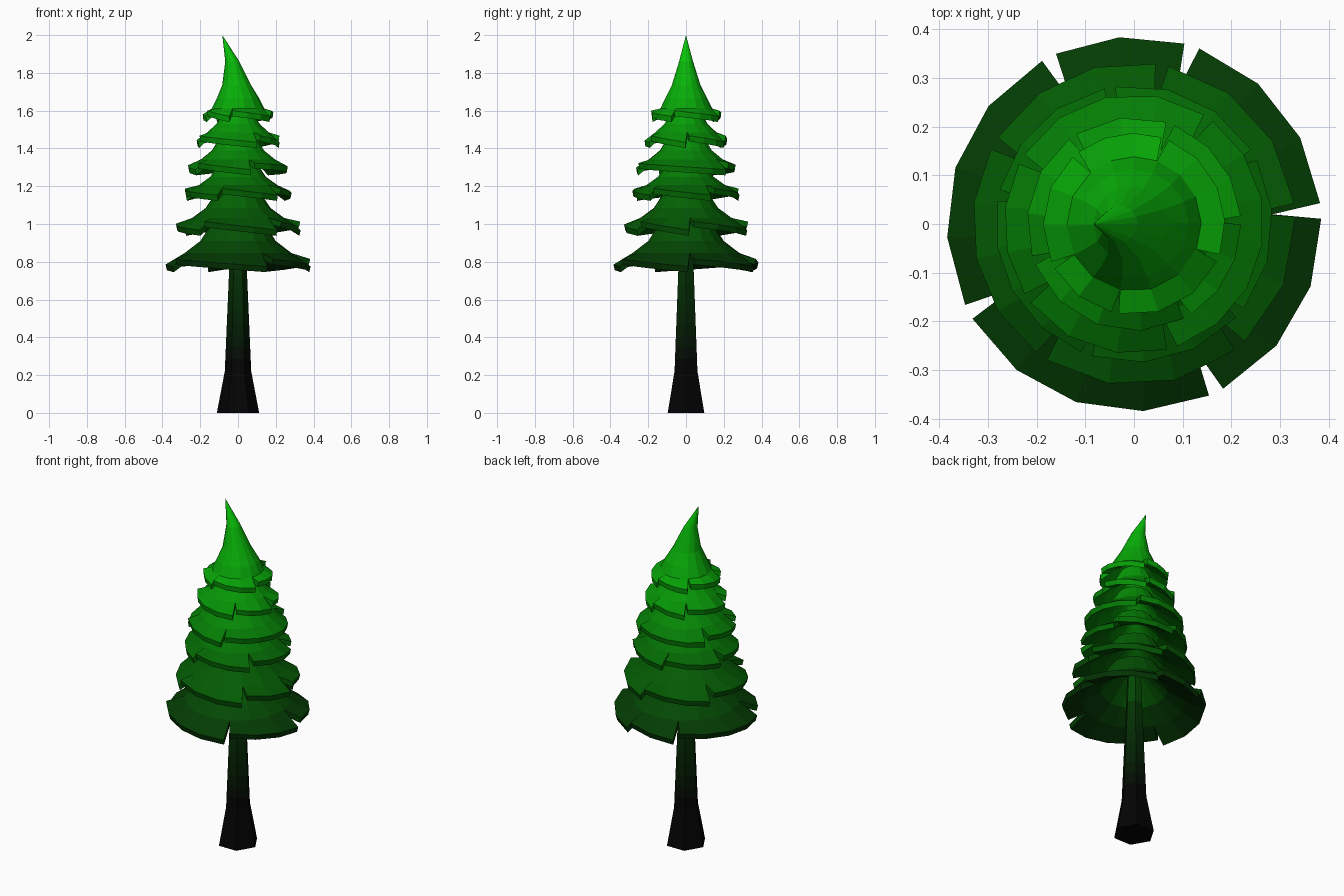
import bpy, bmesh
from math import cos, sin, radians

if "Cube" in bpy.data.objects:
    bpy.data.objects.remove(bpy.data.objects["Cube"])

# Colour ramp by height: black foot, dark green skirt, bright green tip
RAMP = [(0.0, (0.001, 0.001, 0.001)), (0.25, (0.001, 0.001, 0.001)), (0.8, (0.001, 0.035, 0.001)),
        (1.2, (0.001, 0.15, 0.001)), (1.6, (0.002, 0.36, 0.002)), (2.0, (0.003, 0.60, 0.003))]
BANDS = 30


def ramp(z):
    for (z0, a), (z1, b) in zip(RAMP, RAMP[1:]):
        if z <= z1:
            t = (z - z0) / (z1 - z0)
            return [p + (q - p) * t for p, q in zip(a, b)] + [1]
    return list(RAMP[-1][1]) + [1]


mats = []
for i in range(BANDS):
    m = bpy.data.materials.new("height_band_%02d" % i)
    m.diffuse_color = ramp((i + 0.5) * 2 / BANDS)
    m.use_nodes = True
    m.node_tree.nodes["Principled BSDF"].inputs["Base Color"].default_value = m.diffuse_color
    mats.append(m)


def finish(bm, name):
    bmesh.ops.remove_doubles(bm, verts=bm.verts, dist=0.0005)
    bmesh.ops.recalc_face_normals(bm, faces=bm.faces)
    me = bpy.data.meshes.new(name)
    for m in mats:
        me.materials.append(m)
    for f in bm.faces:
        z = f.calc_center_median().z
        f.material_index = max(0, min(BANDS - 1, int(z * BANDS / 2)))
    bm.to_mesh(me)
    bm.free()
    bpy.context.collection.objects.link(bpy.data.objects.new(name, me))


# Trunk: tapered hexagon, flared foot
bm = bmesh.new()
rings = []
for r, z in [(0.112, 0), (0.091, 0.11), (0.07, 0.22)] + [
        (0.07 - 0.025 * k / 9, 0.22 + 0.58 * k / 9) for k in range(1, 10)] + [(0.038, 1.0)]:
    rings.append([bm.verts.new((r * cos(radians(60 * k)), r * sin(radians(60 * k)), z)) for k in range(6)])
for a, b in zip(rings, rings[1:]):
    for k in range(6):
        bm.faces.new((a[k], a[(k + 1) % 6], b[(k + 1) % 6], b[k]))
bm.faces.new(rings[0])
finish(bm, "trunk")


def tier(name, R, z, H, cuts, tilt, tip=None):
    """Flared skirt with slits at the cut angles; each flap slopes from a high start to a low end."""
    bm = bmesh.new()
    th = 0.03
    # (radius, height, rim share of tilt and gap, x shift), from the underside round the rim to the neck
    prof = [(0.12 * R, H * 0.9, 0, 0), (0.46 * R, 0.50 * H - th, 0, 0), (0.72 * R, 0.22 * H - th, 0, 0),
            (0.98 * R, -th, 1, 0), (R, 0, 1, 0), (0.74 * R, 0.22 * H, 0, 0)]
    if tip:
        prof += [(0.60 * R, 0.08, 0, 0), (0.41 * R, 0.15, 0, -0.007), (0.2 * R, 0.275, 0, -0.03)]
    else:
        prof += [(0.52 * R, 0.50 * H, 0, 0), (0.33 * R, H, 0, 0)]
    for a0, a1 in zip(cuts, cuts[1:] + [cuts[0] + 360]):
        n = max(2, round((a1 - a0) / 23))
        cols = []
        for k in range(n + 1):
            t = k / n
            col = []
            for r, dz, rim, dx in prof:
                gap = 2.4 * rim
                a = radians(a0 + gap + (a1 - a0 - 2 * gap) * t)
                lift = tilt * (0.5 - t) * rim
                col.append(bm.verts.new((r * cos(a) + dx, r * sin(a), z + dz + lift)))
            cols.append(col)
        for p, q in zip(cols, cols[1:]):
            for j in range(len(prof) - 1):
                bm.faces.new((p[j], q[j], q[j + 1], p[j + 1]))
            if tip:
                bm.faces.new((p[-1], q[-1], bm.verts.new(tip)))
        # slit walls
        for c in (cols[0], cols[-1]):
            bm.faces.new(c[2:6])
    finish(bm, name)


# Foliage tiers, bottom to top
tier("foliage_1", 0.385, 0.795, 0.23, [4, 72, 117, 208, 296], 0.04)
tier("foliage_2", 0.332, 0.99, 0.19, [5, 80, 150, 235, 311], 0.045)
tier("foliage_3", 0.285, 1.17, 0.16, [30, 100, 168, 250, 320], 0.035)
tier("foliage_4", 0.267, 1.305, 0.17, [55, 150, 215, 287], 0.035)
tier("foliage_5", 0.220, 1.45, 0.16, [2, 70, 125, 200, 300], 0.035)
tier("foliage_top", 0.187, 1.585, 0.12, [70, 130, 207, 258, 338], 0.03, (-0.083, 0, 2.0))
